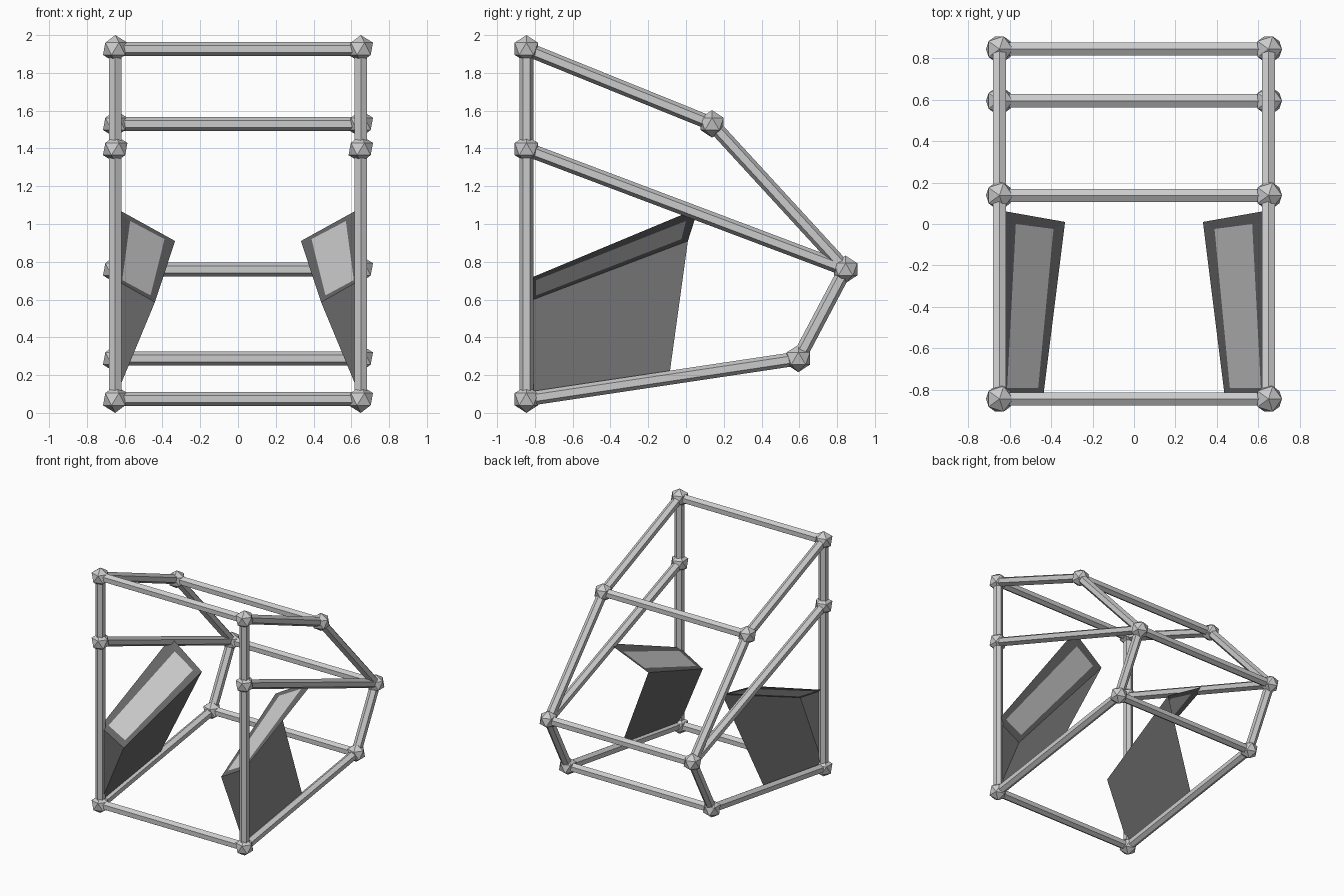
import bpy, bmesh
from mathutils import Vector, Matrix

if "Cube" in bpy.data.objects:
    bpy.data.objects.remove(bpy.data.objects["Cube"])

HALF = 0.65            # half width of the frame
BAR_R, NODE_R = 0.037, 0.0725
X, Z = Vector((1, 0, 0)), Vector((0, 0, 1))

# Side profile of the frame as (y, z)
P = {
    "front_bottom": (-0.845, 0.0725), "front_mid": (-0.845, 1.397),
    "front_top": (-0.845, 1.9275), "roof_back": (0.138, 1.53),
    "nose": (0.845, 0.76), "floor_back": (0.595, 0.288),
}


def point(side, key):
    return Vector((side * HALF, *P[key]))


def bar(name, a, b, up):
    """Six-sided bar from a to b with one ridge pointing along up."""
    d = (b - a).normalized()
    up = (up - d * up.dot(d)).normalized()
    rot = Matrix((up.cross(d), up, d)).transposed().to_4x4()
    bpy.ops.mesh.primitive_cylinder_add(vertices=6, radius=BAR_R, depth=(b - a).length)
    ob = bpy.context.object
    ob.name = name
    ob.matrix_world = Matrix.Translation((a + b) / 2) @ rot


# Side rails and joints
rails = [("front_bottom", "front_mid"), ("front_mid", "front_top"),
         ("front_top", "roof_back"), ("roof_back", "nose"), ("nose", "floor_back"),
         ("floor_back", "front_bottom"), ("front_mid", "nose")]
for side, label in ((-1, "left"), (1, "right")):
    for i, (k1, k2) in enumerate(rails):
        a, b = point(side, k1), point(side, k2)
        bar(f"{label}_rail_{i}", a, b, (b - a).cross(X))
    for key in P:
        bpy.ops.mesh.primitive_ico_sphere_add(subdivisions=1, radius=NODE_R,
                                              location=point(side, key))
        bpy.context.object.name = f"{label}_{key}_joint"

# Cross bars
for key in P:
    if key != "front_mid":
        bar(f"{key}_cross_bar", point(-1, key), point(1, key), Z)

# Side consoles: thin open shells with a rimmed sloping top
dark = bpy.data.materials.new("console_dark")
dark.diffuse_color = (0.14, 0.14, 0.14, 1)
dark.use_nodes = True
dark.node_tree.nodes["Principled BSDF"].inputs["Base Color"].default_value = dark.diffuse_color
light = bpy.data.materials.new("console_screen")
light.diffuse_color = (0.8, 0.8, 0.8, 1)
light.use_nodes = True
light.node_tree.nodes["Principled BSDF"].inputs["Base Color"].default_value = light.diffuse_color

rim = [(0.44, -0.845, 0.586), (HALF, -0.845, 0.705), (HALF, 0.066, 1.085), (0.333, 0.01, 0.91)]
screen = [(0.463, -0.793, 0.622), (0.613, -0.793, 0.703), (0.571, 0.0, 1.016), (0.389, -0.024, 0.92)]
foot = [(HALF, -0.845, 0.08), (HALF, -0.09, 0.185)]

bm = bmesh.new()
v = [bm.verts.new(c) for c in rim + screen + foot]
for i in range(4):
    j = (i + 1) % 4
    bm.faces.new((v[i], v[j], v[4 + j], v[4 + i]))
bm.faces.new(v[4:8]).material_index = 1      # screen
bm.faces.new((v[3], v[9], v[8], v[0]))       # lower inner panel
bm.faces.new((v[0], v[8], v[1]))             # front end
mesh = bpy.data.meshes.new("side_consoles")
bm.to_mesh(mesh)
bm.free()
mesh.materials.append(dark)
mesh.materials.append(light)
consoles = bpy.data.objects.new("side_consoles", mesh)
bpy.context.collection.objects.link(consoles)
consoles.modifiers.new("mirror", 'MIRROR').use_mirror_merge = False
